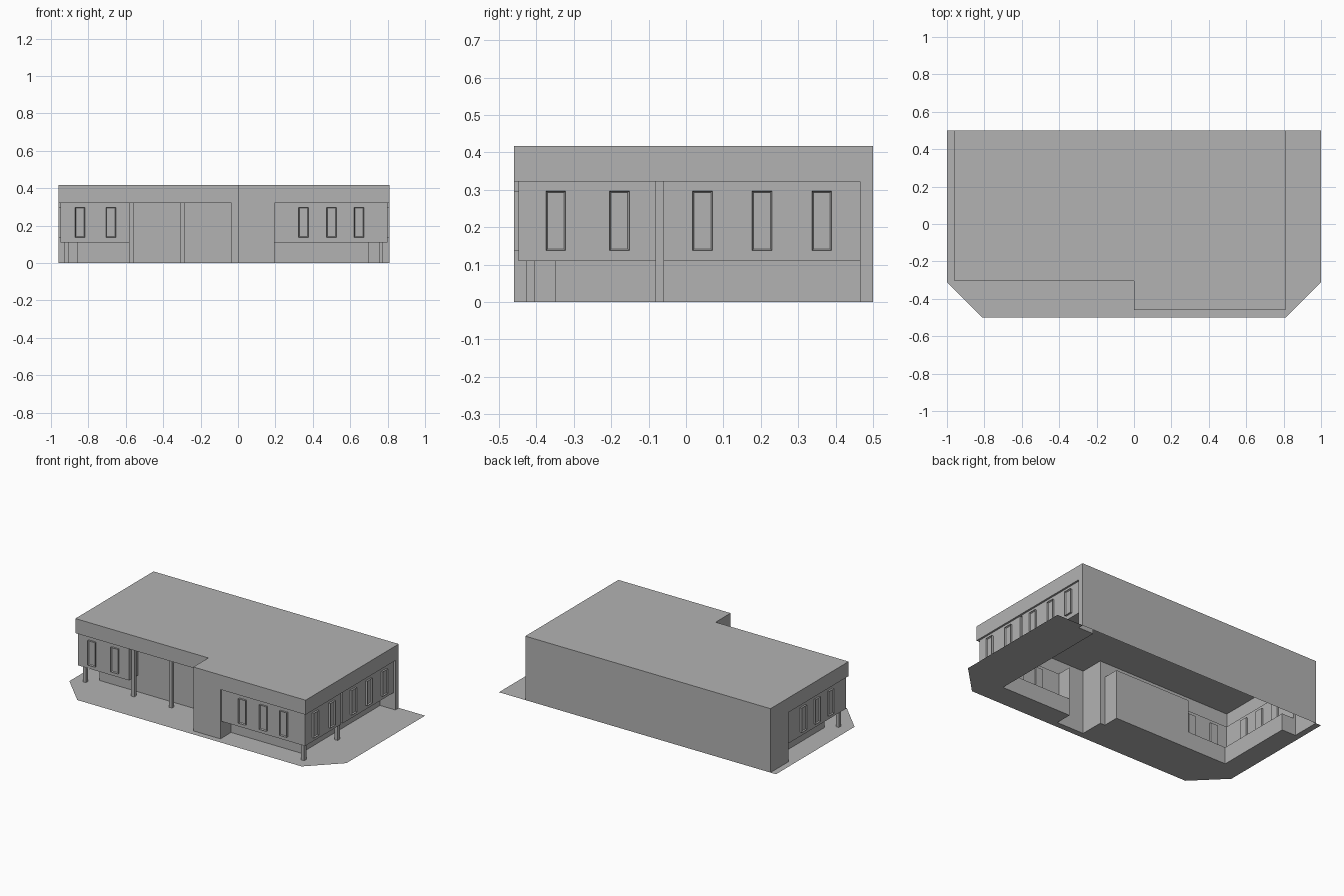
import bpy, bmesh
from mathutils import Vector

cube = bpy.data.objects.get("Cube")
if cube:
    bpy.data.objects.remove(cube, do_unlink=True)

grey = bpy.data.materials.new("plain_grey")
grey.use_nodes = True
grey.diffuse_color = (0.45, 0.45, 0.45, 1)
grey.node_tree.nodes["Principled BSDF"].inputs["Base Color"].default_value = (0.45, 0.45, 0.45, 1)

SILL, LINTEL, TOP = 0.11, 0.322, 0.417


def finish(name, bm):
    mesh = bpy.data.meshes.new(name)
    bm.to_mesh(mesh)
    bm.free()
    mesh.materials.append(grey)
    obj = bpy.data.objects.new(name, mesh)
    bpy.context.collection.objects.link(obj)
    return obj


def wall(name, path, z0, z1):
    """Vertical sheet along a plan path."""
    bm = bmesh.new()
    low = [bm.verts.new((x, y, z0)) for x, y in path]
    high = [bm.verts.new((x, y, z1)) for x, y in path]
    for i in range(len(path) - 1):
        bm.faces.new((low[i], low[i + 1], high[i + 1], high[i]))
    return finish(name, bm)


def sheet(name, outline, z, up):
    """Flat horizontal sheet facing up or down."""
    bm = bmesh.new()
    face = bm.faces.new([bm.verts.new((x, y, z)) for x, y in outline])
    face.normal_update()
    if (face.normal.z > 0) != up:
        face.normal_flip()
    return finish(name, bm)


def column(name, x, y, height, size=0.022):
    bm = bmesh.new()
    bmesh.ops.create_cube(bm, size=1)
    bmesh.ops.scale(bm, vec=(size, size, height), verts=bm.verts)
    bmesh.ops.translate(bm, vec=(x, y, height / 2), verts=bm.verts)
    return finish(name, bm)


def window(name, x, y, out):
    """Framed window standing out of a panel, with a sunken pane."""
    out = Vector(out)
    width, bottom, top, depth = 0.053, 0.137, 0.297, 0.012
    bm = bmesh.new()
    bmesh.ops.create_cube(bm, size=1)
    side = (width, depth * 2) if out.y else (depth * 2, width)
    bmesh.ops.scale(bm, vec=(*side, top - bottom), verts=bm.verts)
    bmesh.ops.translate(bm, vec=(x, y, (top + bottom) / 2), verts=bm.verts)
    bm.normal_update()
    pane = [f for f in bm.faces if f.normal.dot(out) > 0.9]
    bmesh.ops.inset_region(bm, faces=pane, thickness=0.006)
    bmesh.ops.translate(bm, vec=-out * 0.008, verts=pane[0].verts)
    return finish(name, bm)


# Plan paths, running from the back left round the front to the back right
left_base = [(-0.96, 0.315), (-0.86, 0.315), (-0.86, -0.2), (-0.58, -0.2)]
left_panel = [(-0.96, 0.315), (-0.948, 0.315), (-0.948, -0.293),
              (-0.58, -0.293), (-0.58, -0.2)]
entrance = [(-0.58, -0.2), (-0.035, -0.2), (-0.035, -0.305), (0, -0.305),
            (0, -0.46), (0.195, -0.46), (0.195, -0.35)]
right_base = [(0.195, -0.35), (0.7, -0.35), (0.7, 0.465), (0.81, 0.465)]
right_front = [(0.195, -0.35), (0.195, -0.448), (0.798, -0.448), (0.798, -0.08), (0.7, -0.08)]
right_back = [(0.7, -0.06), (0.798, -0.06), (0.798, 0.465), (0.81, 0.465)]
right_panel = right_front + right_back
back = [(0.81, 0.465), (0.81, 0.5), (-0.96, 0.5), (-0.96, 0.315)]
roof_edge = [(-0.96, 0.5), (-0.96, -0.305), (0, -0.305), (0, -0.46), (0.81, -0.46), (0.81, 0.5)]

# Paving around the building
outer = [(1, 0.5), (1, -0.31), (0.81, -0.5), (-0.81, -0.5), (-1, -0.31), (-1, 0.5)]
inner = [(-0.96, 0.5)] + left_base + entrance[1:] + right_base[1:] + [(0.81, 0.5)]
sheet("paving", outer + inner, 0, True)

# Walls
wall("left_base_wall", left_base, 0, SILL)
wall("right_base_wall", right_base, 0, SILL)
wall("entrance_wall", entrance, 0, LINTEL)
wall("back_wall", back, 0, LINTEL)
wall("left_panel", left_panel, SILL, LINTEL)
wall("right_panel", right_panel, SILL, LINTEL)

# Undersides of the overhanging panels
sheet("left_panel_underside", left_panel + left_base[-2:0:-1], SILL, False)
sheet("right_front_underside", right_front + [(0.7, -0.35)], SILL, False)
sheet("right_back_underside", right_back[:3] + [(0.7, 0.465)], SILL, False)

# Roof with its fascia
sheet("roof", roof_edge, TOP, True)
wall("fascia", roof_edge + roof_edge[:1], LINTEL, TOP)
sheet("left_fascia_underside", [(-0.96, 0.315), (-0.96, -0.305), (-0.035, -0.305),
                                (-0.035, -0.2)] + left_panel[:0:-1], LINTEL, False)
sheet("right_fascia_underside", [(0.195, -0.46), (0.81, -0.46), (0.81, 0.465)]
      + right_panel[-2:0:-1], LINTEL, False)

# Columns
column("left_corner_column", -0.918, -0.26, SILL)
column("right_corner_column", 0.765, -0.415, SILL)
column("side_column", 0.765, -0.07, LINTEL)
for i, x in enumerate((-0.57, -0.297)):
    column(f"entrance_column_{i + 1}", x, -0.26, LINTEL)

# Windows
for i, x in enumerate((-0.845, -0.68)):
    window(f"left_front_window_{i + 1}", x, -0.293, (0, -1, 0))
for i, x in enumerate((0.35, 0.5, 0.647)):
    window(f"right_front_window_{i + 1}", x, -0.448, (0, -1, 0))
for i, y in enumerate((-0.348, -0.178, 0.044, 0.203, 0.363)):
    window(f"right_side_window_{i + 1}", 0.798, y, (1, 0, 0))
for i, y in enumerate((-0.13, 0.01, 0.15)):
    window(f"left_side_window_{i + 1}", -0.948, y, (-1, 0, 0))
